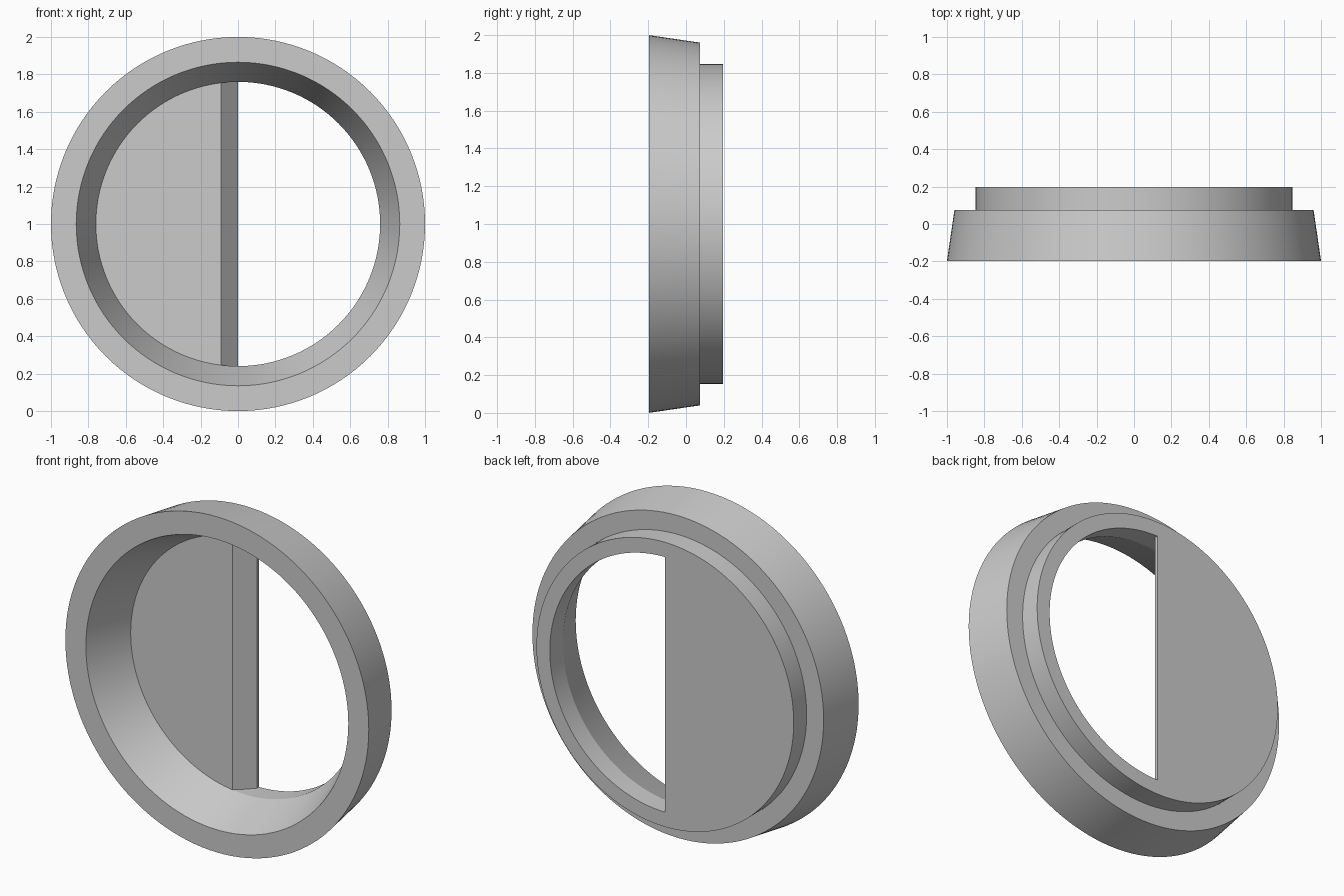
import bpy
import bmesh
import math
from mathutils import Matrix, Vector

SEGMENTS = 128
CENTRE = Vector((0, 0, 1))
FRONT, STEP, BACK = -0.197, 0.075, 0.197
BORE = 0.76

cube = bpy.data.objects.get("Cube")
if cube:
    bpy.data.objects.remove(cube, do_unlink=True)

grey = bpy.data.materials.new("plain grey")
grey.use_nodes = True
colour = (0.6, 0.6, 0.6, 1)
grey.diffuse_color = colour
grey.node_tree.nodes["Principled BSDF"].inputs["Base Color"].default_value = colour


def finish(bm, name):
    """Turn the bmesh into a smooth object with sharp edges kept."""
    bmesh.ops.recalc_face_normals(bm, faces=bm.faces[:])
    mesh = bpy.data.meshes.new(name)
    bm.to_mesh(mesh)
    bm.free()
    mesh.materials.append(grey)
    obj = bpy.data.objects.new(name, mesh)
    bpy.context.collection.objects.link(obj)
    bpy.ops.object.select_all(action="DESELECT")
    obj.select_set(True)
    bpy.context.view_layer.objects.active = obj
    bpy.ops.object.shade_smooth_by_angle(angle=math.radians(15))
    return obj


# Stepped ring: (radius, depth) profile turned about the y axis
profile = [(1.0, FRONT), (0.96, STEP), (0.848, STEP), (0.848, BACK),
           (BORE, BACK), (BORE, STEP), (0.865, FRONT)]
bm = bmesh.new()
verts = [bm.verts.new(CENTRE + Vector((r, y, 0))) for r, y in profile]
edges = [bm.edges.new((verts[i - 1], v)) for i, v in enumerate(verts)]
bmesh.ops.spin(bm, geom=verts + edges, cent=CENTRE, axis=(0, 1, 0),
               angle=math.tau, steps=SEGMENTS, use_merge=True)
bmesh.ops.remove_doubles(bm, verts=bm.verts[:], dist=0.0001)
finish(bm, "stepped_ring")

# Half plate: a disc cut down the middle, with a chamfer along the cut
bm = bmesh.new()
turn = Matrix.Translation(CENTRE + Vector((0, (STEP + BACK) / 2, 0))) @ Matrix.Rotation(math.pi / 2, 4, "X")
bmesh.ops.create_cone(bm, cap_ends=True, segments=SEGMENTS, radius1=BORE,
                      radius2=BORE, depth=BACK - STEP, matrix=turn)
edge_y = BACK - 0.02
cuts = [((0, 0, 1), (1, 0, 0)),
        ((0, edge_y, 1), (edge_y - STEP, -0.09, 0))]
for point, normal in cuts:
    bmesh.ops.bisect_plane(bm, geom=bm.verts[:] + bm.edges[:] + bm.faces[:],
                           dist=0.00001, plane_co=point,
                           plane_no=Vector(normal).normalized(), clear_outer=True)
    rim = [e for e in bm.edges if e.is_boundary]
    bmesh.ops.holes_fill(bm, edges=rim, sides=0)
finish(bm, "half_plate")
